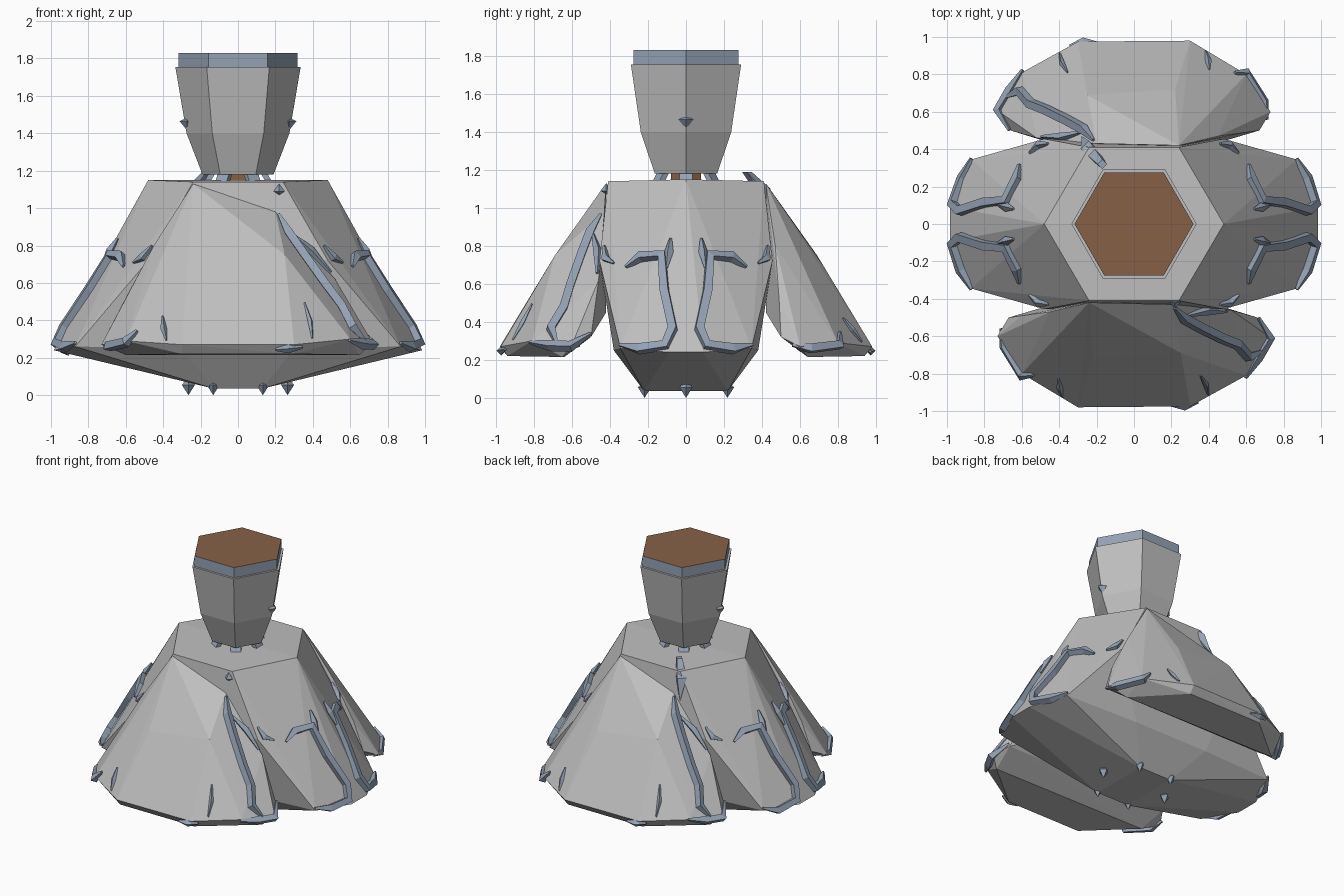
import bpy, bmesh, math
from mathutils import Vector, Matrix
from mathutils.bvhtree import BVHTree

if "Cube" in bpy.data.objects:
    bpy.data.objects.remove(bpy.data.objects["Cube"])


def material(name, rgb):
    m = bpy.data.materials.new(name)
    m.diffuse_color = (*rgb, 1)
    m.use_nodes = True
    m.node_tree.nodes["Principled BSDF"].inputs["Base Color"].default_value = m.diffuse_color
    return m


STONE = material("light grey", (0.52, 0.52, 0.52))
STEEL = material("blue grey", (0.30, 0.365, 0.46))
WOOD = material("brown", (0.24, 0.12, 0.062))


def finish(bm, name, mat):
    bmesh.ops.recalc_face_normals(bm, faces=bm.faces[:])
    me = bpy.data.meshes.new(name)
    bm.to_mesh(me)
    me.materials.append(mat)
    ob = bpy.data.objects.new(name, me)
    bpy.context.collection.objects.link(ob)
    tree = BVHTree.FromBMesh(bm)
    bm.free()
    return ob, tree


def hull(name, pts, mat):
    bm = bmesh.new()
    for p in pts:
        bm.verts.new(p)
    bmesh.ops.convex_hull(bm, input=bm.verts[:])
    loose = [v for v in bm.verts if not v.link_faces]
    bmesh.ops.delete(bm, geom=loose, context='VERTS')
    return finish(bm, name, mat)


def ring(r, z, n=6, squash=1.0):
    return [(r * math.cos(i * math.tau / n), squash * r * math.sin(i * math.tau / n), z)
            for i in range(n)]


def mirrored(p):
    return [(sx * p[0], sy * p[1], p[2]) for sx in (1, -1) for sy in (1, -1)]


def vine(name, pts, width, tree, taper=(0.3, 0.3)):
    """Four-sided tapered strand, laid on the surface of the given part."""
    cu = bpy.data.curves.new(name, 'CURVE')
    cu.dimensions = '3D'
    cu.bevel_depth = width
    cu.bevel_resolution = 0
    cu.use_fill_caps = True
    sp = cu.splines.new('POLY')
    sp.points.add(len(pts) - 1)
    sp.use_smooth = False
    for i, p in enumerate(pts):
        loc, nor, _, _ = tree.find_nearest(Vector(p))
        sp.points[i].co = (*(loc + nor * width * 0.4), 1)
        sp.points[i].radius = taper[0] if i == 0 else taper[1] if i == len(pts) - 1 else 1
    tmp = bpy.data.objects.new(name, cu)
    bpy.context.collection.objects.link(tmp)
    bpy.context.view_layer.update()
    dg = bpy.context.evaluated_depsgraph_get()
    me = bpy.data.meshes.new_from_object(tmp.evaluated_get(dg))
    bpy.data.objects.remove(tmp)
    me.materials.clear()
    me.materials.append(STEEL)
    for f in me.polygons:
        f.use_smooth = False
    bpy.context.collection.objects.link(bpy.data.objects.new(name, me))


# Central body: hexagonal top, flared rim, keel-like underside
body_pts = [(0.48, 0, 1.15), (-0.48, 0, 1.15)]
for p in [(0.24, 0.41, 1.14), (0.48, 0.455, 0.72), (0.87, 0.345, 0.26),
          (0.985, 0.09, 0.24), (0.13, 0.22, 0.035), (0.3, 0.38, 0.25)]:
    body_pts += mirrored(p)
body, body_tree = hull("central_body", body_pts, STONE)

# Front and back lobes (same shape turned half way round)
lobe_pts = [(-0.24, -0.42, 1.13), (0.2, -0.43, 0.98), (0.52, -0.46, 0.62),
            (-0.45, -0.47, 0.8), (-0.6, -0.49, 0.52), (0.25, -0.69, 0.75),
            (-0.22, -0.72, 0.7), (-0.3, -0.98, 0.27), (0.3, -0.975, 0.27),
            (0.6, -0.81, 0.3), (0.72, -0.6, 0.28), (0.66, -0.5, 0.32),
            (-0.6, -0.8, 0.29), (-0.73, -0.6, 0.27), (-0.67, -0.5, 0.32),
            (-0.6, -0.64, 0.215), (0.65, -0.65, 0.215), (-0.3, -0.94, 0.22),
            (0.3, -0.94, 0.22), (0.4, -0.42, 0.45), (-0.4, -0.42, 0.45)]
lobe_vines = [
    ([(0.22, -0.45, 0.97), (0.29, -0.52, 0.89), (0.38, -0.57, 0.78), (0.5, -0.63, 0.62),
      (0.58, -0.66, 0.5), (0.63, -0.72, 0.38), (0.69, -0.68, 0.28)], 0.03),
    ([(0.6, -0.83, 0.29), (0.67, -0.72, 0.27), (0.72, -0.6, 0.27), (0.67, -0.5, 0.34)], 0.03),
    ([(0.3, -0.5, 0.88), (0.4, -0.47, 0.78), (0.5, -0.47, 0.66)], 0.025),
    ([(-0.55, -0.83, 0.36), (-0.6, -0.81, 0.28), (-0.7, -0.66, 0.25), (-0.72, -0.56, 0.29)], 0.03),
    ([(0.36, -0.82, 0.5), (0.39, -0.87, 0.4), (0.4, -0.92, 0.31)], 0.015),
    ([(-0.41, -0.84, 0.43), (-0.4, -0.88, 0.36), (-0.38, -0.92, 0.29)], 0.018),
    ([(0.2, -0.96, 0.25), (0.27, -0.97, 0.25), (0.35, -0.96, 0.25)], 0.025),
]
for side, s in (("front", 1), ("back", -1)):
    turn = lambda pts: [(s * x, s * y, z) for x, y, z in pts]
    lobe, lobe_tree = hull(side + "_lobe", turn(lobe_pts), STONE)
    for pts, w in lobe_vines:
        vine(side + "_lobe_vine", turn(pts), w, lobe_tree)

# Vines on both ends of the body, four mirrored copies
end_vines = [
    ([(0.6, 0.31, 0.68), (0.61, 0.23, 0.73), (0.67, 0.12, 0.74), (0.79, 0.11, 0.56),
      (0.92, 0.07, 0.36), (0.975, 0.11, 0.28), (0.95, 0.26, 0.24), (0.87, 0.35, 0.28)], 0.032),
    ([(0.63, 0.075, 0.83), (0.67, 0.085, 0.76), (0.72, 0.1, 0.68)], 0.025),
    ([(0.46, 0.43, 0.8), (0.52, 0.43, 0.74), (0.56, 0.38, 0.71)], 0.025),
]
for sx in (1, -1):
    for sy in (1, -1):
        for pts, w in end_vines:
            vine("body_vine", [(sx * x, sy * y, z) for x, y, z in pts], w, body_tree)

# Head block with flared hexagonal sides
hull("head", ring(0.19, 1.18) + ring(0.275, 1.4) + ring(0.335, 1.755), STONE)

# Collar on the head, with a brown top
collar, _ = hull("collar", ring(0.318, 1.7) + ring(0.318, 1.83), STEEL)
collar.data.materials.append(WOOD)
for f in collar.data.polygons:
    if f.normal.z > 0.9:
        f.material_index = 1

# Brown neck between head and body
hull("neck", ring(0.09, 1.12) + ring(0.09, 1.2), WOOD)

# Splayed claws around the neck
for i in range(6):
    bm = bmesh.new()
    bmesh.ops.create_cube(bm, size=1, matrix=Matrix.Rotation(i * math.pi / 3, 4, 'Z')
                          @ Matrix.Translation((0.145, 0, 1.175))
                          @ Matrix.Rotation(math.radians(-30), 4, 'Y')
                          @ Matrix.Diagonal((0.03, 0.07, 0.1, 1)))
    finish(bm, "neck_claw", STEEL)


# Small pointed studs: feet under the body, head sides, top of the back vine
def stud(name, x, y, z, r=0.035, up=0.04, down=0.055):
    pts = [(x + a, y + b, z + c) for a, b, c in ring(r, 0, 4)]
    hull(name, pts + [(x, y, z + up), (x, y, z - down)], STEEL)


for x, y, z in ring(0.265, 0.055, 6, 0.95):
    stud("foot_stud", x, y, z)
for x in (-0.272, 0.272):
    stud("head_stud", x, 0, 1.465, 0.04, 0.02, 0.05)
stud("shoulder_stud", 0.22, -0.42, 1.09, 0.03, 0.04, 0.02)

# Long vine ending in a raised peg on the back lobe
hull("back_peg", [(-0.24 + a, 0.4 + b, 1.1 + c) for a, b, c in ring(0.045, 0, 4)]
     + [(-0.17 + a, 0.32 + b, 1.19 + c) for a, b, c in ring(0.025, 0, 4)]
     + [(-0.28, 0.47, 0.95)], STEEL)
